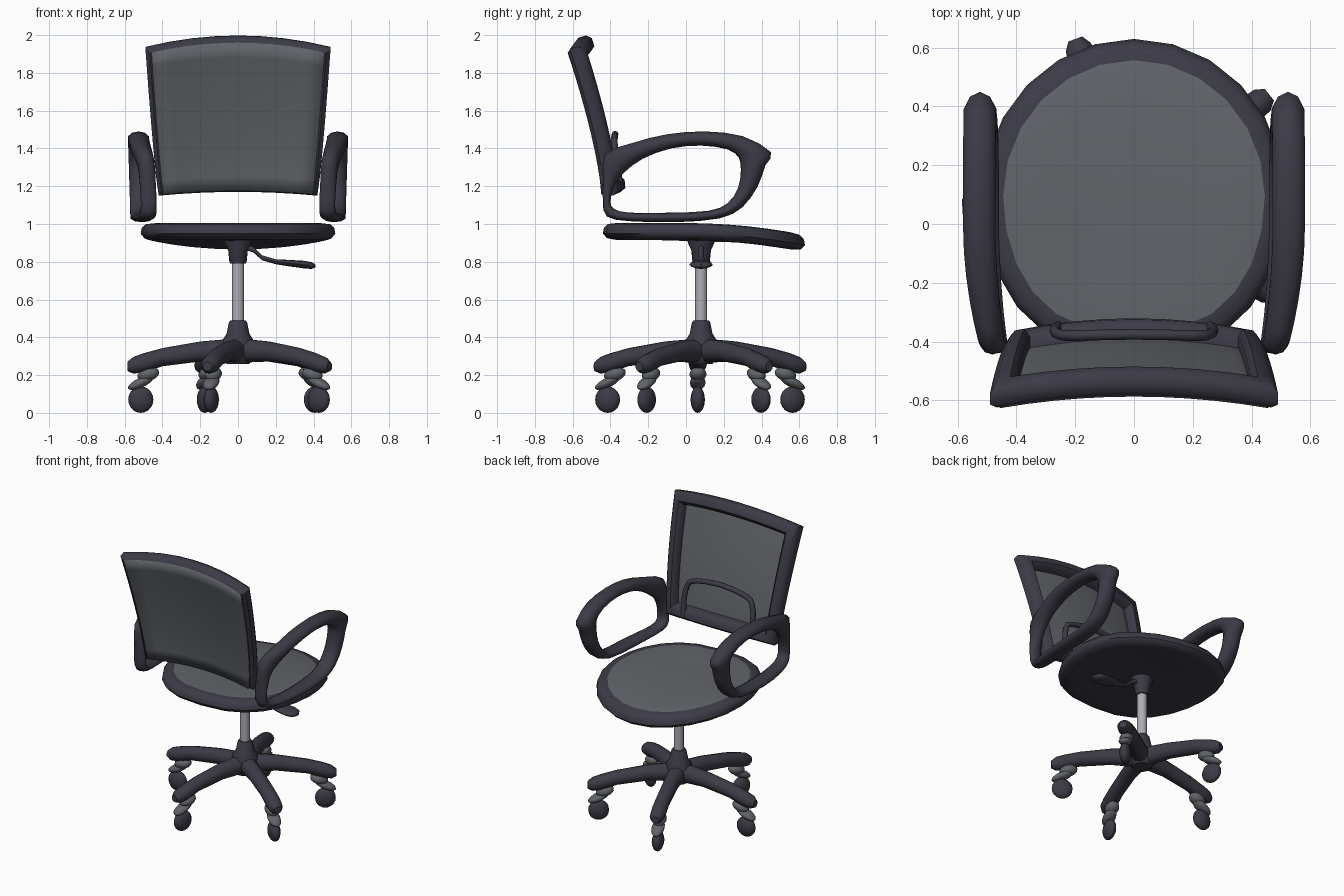
import bpy, bmesh
from math import sin, cos, pi, radians
from mathutils import Vector as V, Matrix

cube = bpy.data.objects.get("Cube")
if cube:
    bpy.data.objects.remove(cube)


def material(name, rgb):
    m = bpy.data.materials.new(name)
    m.use_nodes = True
    m.diffuse_color = (*rgb, 1)
    m.node_tree.nodes["Principled BSDF"].inputs["Base Color"].default_value = (*rgb, 1)
    return m


DARK = material("dark plastic", (0.045, 0.044, 0.062))
MESH = material("grey fabric", (0.118, 0.126, 0.14))
STEEL = material("light steel", (0.42, 0.42, 0.46))


def finish(name, bm, mats, angle=50):
    bmesh.ops.recalc_face_normals(bm, faces=bm.faces)
    me = bpy.data.meshes.new(name)
    bm.to_mesh(me)
    bm.free()
    for m in mats:
        me.materials.append(m)
    ob = bpy.data.objects.new(name, me)
    bpy.context.collection.objects.link(ob)
    bpy.ops.object.select_all(action="DESELECT")
    ob.select_set(True)
    bpy.context.view_layer.objects.active = ob
    bpy.ops.object.shade_smooth_by_angle(angle=radians(angle))
    return ob


def skin(name, rings, mat, loop=False, angle=50):
    """Bridge equal rings of points into a tube, capped unless looped."""
    bm = bmesh.new()
    vs = [[bm.verts.new(p) for p in r] for r in rings]
    n = len(vs[0])
    pairs = list(zip(vs, vs[1:])) + ([(vs[-1], vs[0])] if loop else [])
    for a, b in pairs:
        for i in range(n):
            j = (i + 1) % n
            bm.faces.new((a[i], a[j], b[j], b[i]))
    if not loop:
        bm.faces.new(vs[0])
        bm.faces.new(vs[-1])
    return finish(name, bm, [mat], angle)


def oval(c, a, b, n=12):
    return [V(c) + V(a) * cos(2 * pi * i / n) + V(b) * sin(2 * pi * i / n) for i in range(n)]


def lathe(name, profile, mat, n=16):
    return skin(name, [oval((0, AXIS, z), (r, 0, 0), (0, r, 0), n) for r, z in profile], mat)


def smooth(pts, steps, loop=False):
    """Resample points along a spline."""
    out, n = [], len(pts)
    get = (lambda i: V(pts[i % n])) if loop else (lambda i: V(pts[max(0, min(n - 1, i))]))
    for i in range(n if loop else n - 1):
        a, b, c, d = (get(i + k) for k in (-1, 0, 1, 2))
        for s in range(steps):
            t = s / steps
            out.append(b + ((c - a) * t + (a * 2 - b * 5 + c * 4 - d) * t**2
                            + (b * 3 - a - c * 3 + d) * t**3) / 2)
    return out if loop else out + [get(n - 1)]


AXIS = 0.08  # y of the central column

# Seat: rounded disc with a drooping front and a fabric top
SEAT_N = 24
bm = bmesh.new()
rows = []
for k, z in ((0.5, 0.915), (0.86, 0.915), (0.96, 0.925), (1, 0.95), (0.99, 0.98),
             (0.95, 1), (0.865, 1.005), (0.6, 1.0), (0.3, 0.997)):
    row = []
    for i in range(SEAT_N):
        c, s = cos(2 * pi * i / SEAT_N), sin(2 * pi * i / SEAT_N)
        x = 0.515 * (abs(c) ** 0.75 if s < 0 else abs(c)) * (1 if c > 0 else -1)
        y = 0.095 + 0.535 * s * k
        row.append(bm.verts.new((x * k, y, z - 0.16 * max(0, y) ** 2)))
    rows.append(row)
for r, (a, b) in enumerate(zip(rows, rows[1:])):
    for i in range(SEAT_N):
        j = (i + 1) % SEAT_N
        bm.faces.new((a[i], a[j], b[j], b[i])).material_index = int(r >= 6)
bm.faces.new(rows[0])
bm.faces.new(rows[-1]).material_index = 1
finish("seat", bm, [DARK, MESH])


# Backrest: curved surface addressed by u across, v up and depth forward
def back(u, v, depth):
    crown = 1 - u * u
    x = u * (0.42 + 0.07 * max(0, v) ** 0.8)
    y = -0.45 - 0.185 * max(0, v) ** 1.4 + 0.045 * crown + depth
    z = 1.15 + 0.77 * v + crown * (0.02 + 0.04 * v) + 0.3 * depth * v
    return V((x, y, z))


section = ((0, 0.02), (0, 0.06), (0.02, 0.085), (0.06, 0.085), (0.08, 0.06), (0.08, 0.01), (0.02, 0))
steps = [i / 8 for i in range(8)]
outline = ([(-1 + 2 * t, 0) for t in steps] + [(1, t) for t in steps]
           + [(1 - 2 * t, 1) for t in steps] + [(-1, 1 - t) for t in steps])
frame = [[back(u * (1 - i / 0.45), i / 0.78 + v * (1 - 2 * i / 0.78), d) for i, d in section]
         for u, v in outline]
skin("backrest_frame", frame, DARK, loop=True)

bm = bmesh.new()
N = 10
grid = [[bm.verts.new(back((2 * i / N - 1) * 0.935, 0.005 + 0.97 * j / N, -0.004))
         for i in range(N + 1)] for j in range(N + 1)]
for j in range(N):
    for i in range(N):
        bm.faces.new((grid[j][i], grid[j][i + 1], grid[j + 1][i + 1], grid[j + 1][i]))
panel = finish("backrest_fabric", bm, [MESH])
solid = panel.modifiers.new("thickness", "SOLIDIFY")
solid.thickness = 0.025
solid.offset = -1 if panel.data.polygons[0].normal.y < 0 else 1

# Lumbar arch on the sitting side
arch = [(-0.28, 1.19), (-0.285, 1.3), (-0.26, 1.4), (-0.2, 1.44), (0, 1.46),
        (0.2, 1.44), (0.26, 1.4), (0.285, 1.3), (0.28, 1.19)]
path = smooth([back(x / 0.46, (z - 1.17) / 0.79, 0.075) for x, z in arch], 2)
rings = []
for i, p in enumerate(path):
    t = (path[min(i + 1, len(path) - 1)] - path[max(i - 1, 0)]).normalized()
    side = t.cross(V((0, 1, 0))).normalized() * 0.018
    rings.append(oval(p, side, t.cross(side).normalized() * 0.018, 8))
skin("lumbar_arch", rings, DARK)

# Armrests: outer and inner outline (y, z) of a closed loop
arm = [(-.44, 1.12, -.4, 1.12), (-.44, 1.24, -.38, 1.2), (-.43, 1.37, -.33, 1.27),
       (-.28, 1.43, -.23, 1.345), (-.1, 1.475, -.08, 1.4), (.1, 1.49, .08, 1.415),
       (.3, 1.465, .22, 1.395), (.45, 1.38, .28, 1.35), (.42, 1.31, .29, 1.28),
       (.38, 1.2, .275, 1.19), (.3, 1.09, .22, 1.11), (.18, 1.03, .12, 1.07),
       (-.05, 1.01, -.08, 1.06), (-.3, 1.015, -.3, 1.06), (-.42, 1.04, -.38, 1.08)]
outer = smooth([(0, a[0], a[1]) for a in arm], 2, True)
inner = smooth([(0, a[2], a[3]) for a in arm], 2, True)
for side, label in ((1, "left"), (-1, "right")):
    rings = []
    for o, i in zip(outer, inner):
        mid = (o + i) / 2
        rear = max(0, -mid.y) ** 2
        mid.x = side * (0.515 - 0.25 * rear + 0.03 * (mid.z - 1.05))
        rings.append(oval(mid, (o - i) / 2, (0.058 - 0.08 * rear, 0, 0), 10))
    skin(label + "_armrest", rings, DARK, loop=True, angle=70)

# Column with its collars
lathe("gas_column", [(0.032, 0.4), (0.032, 0.85)], STEEL)
lathe("base_hub", [(0.06, 0.26), (0.09, 0.3), (0.085, 0.38), (0.06, 0.42), (0.048, 0.48), (0.04, 0.49)], DARK)
lathe("seat_collar", [(0.04, 0.79), (0.046, 0.8), (0.052, 0.86), (0.07, 0.9), (0.075, 0.94)], DARK)

# Height lever with a flat paddle: x, z, half width, half height
lever = [(0.03, 0.88, .015, .015), (0.08, 0.865, .015, .015), (0.13, 0.82, .015, .013),
         (0.2, 0.8, .03, .013), (0.27, 0.793, .055, .017), (0.35, 0.785, .062, .02),
         (0.39, 0.78, .05, .018), (0.41, 0.778, .015, .008)]
skin("height_lever", [oval((x, AXIS, z), (0, w, 0), (0, 0, h)) for x, z, w, h in lever], DARK)


# Five-star base with casters
def ball(name, centre, size, tilt, mat, turn):
    bm = bmesh.new()
    bmesh.ops.create_uvsphere(bm, u_segments=14, v_segments=10, radius=1)
    bm.transform(turn @ Matrix.Translation(centre) @ Matrix.Rotation(radians(tilt), 4, "Y")
                 @ Matrix.Diagonal((*size, 1)))
    finish(name, bm, [mat], 80)


spoke = [(0, .33, .06, .065), (.2, .325, .05, .053), (.4, .295, .048, .048),
         (.5, .265, .05, .051), (.555, .252, .045, .044), (.585, .246, .025, .025)]
for n in range(5):
    turn = Matrix.Translation((0, AXIS, 0)) @ Matrix.Rotation(radians(110 + 72 * n), 4, "Z")
    rings = [[turn @ p for p in oval((r, 0, z), (0, w, 0), (0, 0, h))] for r, z, w, h in spoke]
    tag = str(n + 1)
    skin("base_leg_" + tag, rings, DARK)
    ball("caster_stem_" + tag, (0.475, 0, 0.205), (0.06, 0.045, 0.036), 15, MESH, turn)
    ball("caster_fork_" + tag, (0.515, 0, 0.16), (0.075, 0.042, 0.026), -20 + 45, MESH, turn)
    ball("caster_wheel_" + tag, (0.515, 0, 0.07), (0.068, 0.038, 0.07), 0, DARK, turn)
